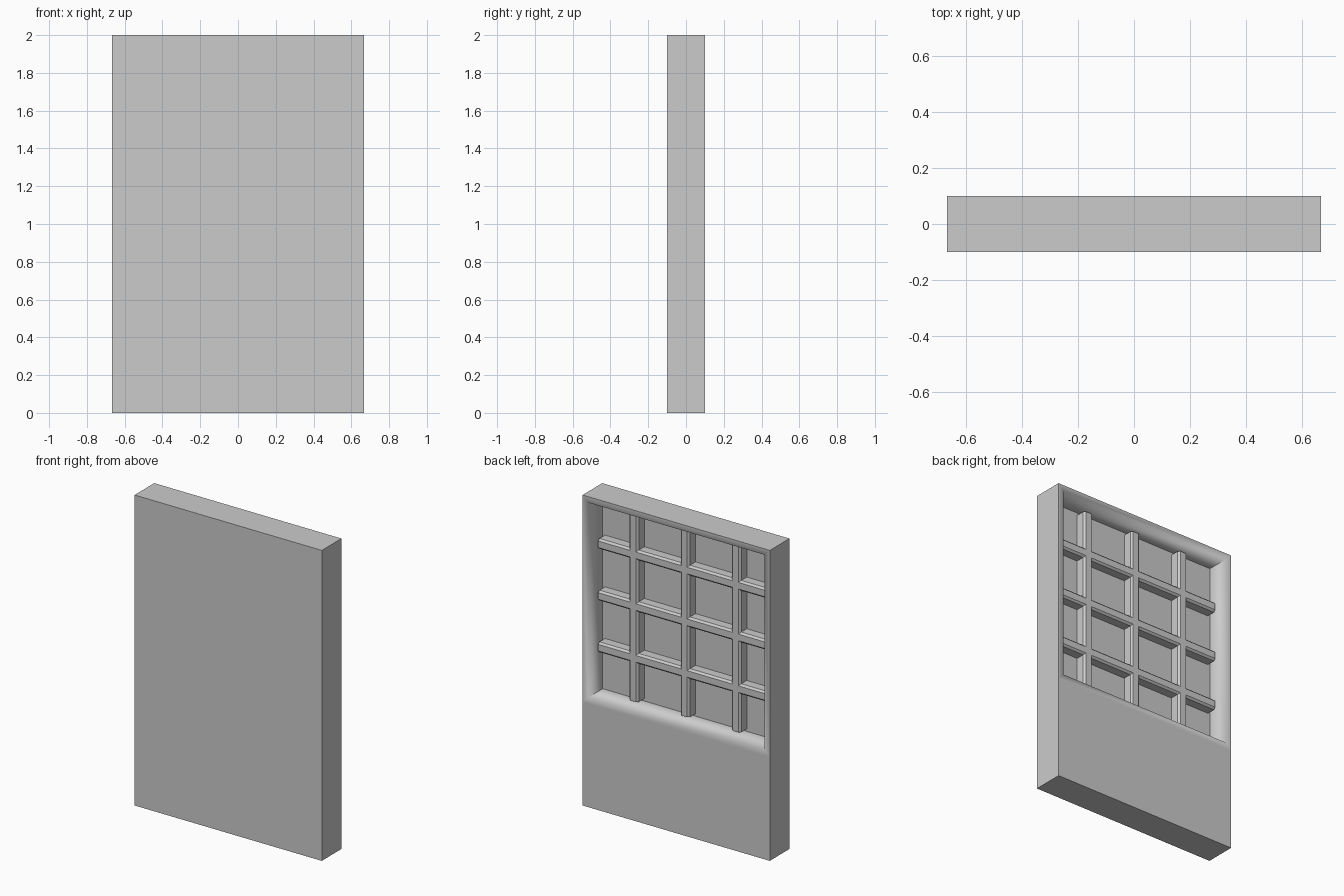
import bpy, bmesh

if "Cube" in bpy.data.objects:
    bpy.data.objects.remove(bpy.data.objects["Cube"])

HW, HD, H = 0.667, 0.1, 2.0        # slab half width, half depth, height
SPLIT, RIM = 0.667, 0.054          # bottom of window section, frame width
FLOOR, FRONT = -0.05, 0.018        # recess floor and bar face (y)
BAR, CH = 0.033, 0.012             # bar half width and chamfer


def finish(bm, name):
    bmesh.ops.recalc_face_normals(bm, faces=bm.faces)
    me = bpy.data.meshes.new(name)
    bm.to_mesh(me)
    bm.free()
    ob = bpy.data.objects.new(name, me)
    bpy.context.collection.objects.link(ob)
    return ob


# Door slab with a square recess in the upper back
bm = bmesh.new()
bmesh.ops.create_cube(bm, size=1)
for v in bm.verts:
    v.co = (v.co.x * 2 * HW, v.co.y * 2 * HD, (v.co.z + 0.5) * H)
bmesh.ops.bisect_plane(bm, geom=bm.verts[:] + bm.edges[:] + bm.faces[:],
                       plane_co=(0, 0, SPLIT), plane_no=(0, 0, 1))
bm.normal_update()
panel = next(f for f in bm.faces
             if f.normal.y > 0.9 and f.calc_center_median().z > SPLIT)
rim = bmesh.ops.inset_region(bm, faces=[panel], thickness=RIM)["faces"]
mouth = list(panel.edges)
walls = bmesh.ops.inset_region(bm, faces=[panel], thickness=0)["faces"]
for v in panel.verts:
    v.co.y = FLOOR
# Soft shading rolls over the mouth of the recess only
for f in rim + walls:
    f.smooth = True
for e in bm.edges:
    e.smooth = e in mouth or all(f in rim for f in e.link_faces)
finish(bm, "door_slab")


# Chamfered glazing bar running along x or z
def bar(name, axis, pos, start, end):
    prof = [(-BAR, FLOOR), (-BAR, FRONT - CH), (-BAR + CH, FRONT),
            (BAR - CH, FRONT), (BAR, FRONT - CH), (BAR, FLOOR)]
    bm = bmesh.new()
    ends = []
    for t in (start, end):
        ends.append([bm.verts.new((pos + u, y, t) if axis == "z"
                                  else (t, y, pos + u)) for u, y in prof])
    a, b = ends
    for i in range(len(prof) - 1):
        bm.faces.new((a[i], a[i + 1], b[i + 1], b[i]))
    ob = finish(bm, name)
    return ob


W = HW - RIM
for k in (-1, 0, 1):
    bar(f"vertical_bar_{k + 2}", "z", k * 0.365, SPLIT + RIM, H - RIM)
    bar(f"horizontal_bar_{k + 2}", "x", 1.333 + k * 0.333, -W, W)
